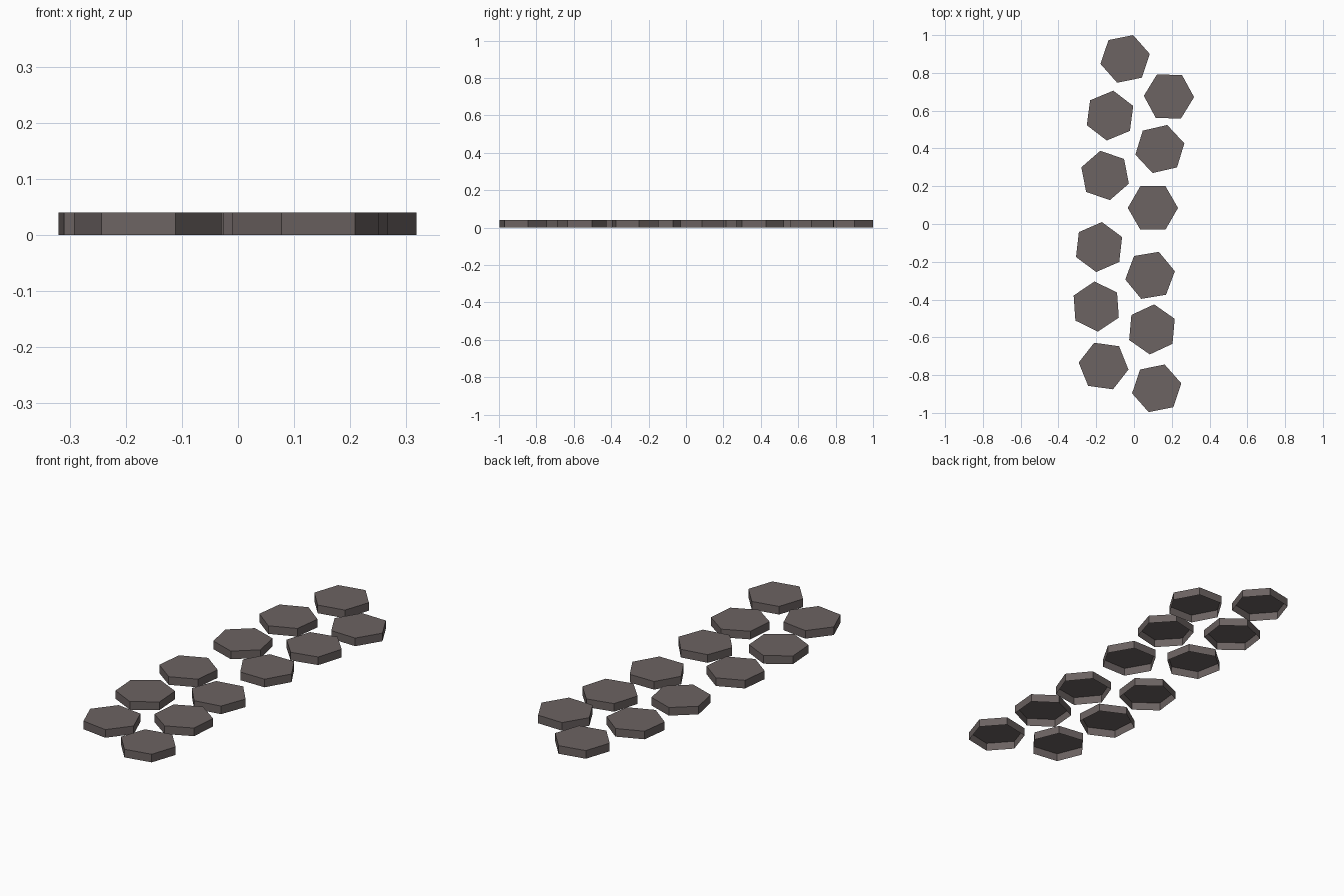
import bpy, bmesh
from math import cos, sin, radians, tau

cube = bpy.data.objects.get("Cube")
if cube:
    bpy.data.objects.remove(cube, do_unlink=True)

RADIUS = 0.133
HEIGHT = 0.04

# Warm grey stone
stone = bpy.data.materials.new("warm grey stone")
stone.use_nodes = True
colour = (0.15, 0.125, 0.122, 1)
stone.diffuse_color = colour
stone.node_tree.nodes["Principled BSDF"].inputs["Base Color"].default_value = colour


def hexagon_shell():
    """Hexagonal slab with a flat top, side walls and an open underside."""
    bm = bmesh.new()
    ring = [bm.verts.new((RADIUS * cos(i * tau / 6), RADIUS * sin(i * tau / 6), 0))
            for i in range(6)]
    base = bm.faces.new(ring)
    top = bmesh.ops.extrude_face_region(bm, geom=[base], use_keep_orig=True)
    moved = [g for g in top["geom"] if isinstance(g, bmesh.types.BMVert)]
    bmesh.ops.translate(bm, verts=moved, vec=(0, 0, HEIGHT))
    bmesh.ops.recalc_face_normals(bm, faces=bm.faces)
    under = [f for f in bm.faces if all(v.co.z < HEIGHT / 2 for v in f.verts)]
    bmesh.ops.delete(bm, geom=under, context="FACES_ONLY")
    mesh = bpy.data.meshes.new("stepping_stone")
    bm.to_mesh(mesh)
    bm.free()
    mesh.materials.append(stone)
    return mesh


# Two staggered rows, back to front: x, y, turn in degrees
left_row = [(0.185, 0.675, -1.5), (0.137, 0.397, 13), (0.1, 0.085, 0),
            (0.085, -0.272, 9.5), (0.095, -0.558, 25), (0.12, -0.87, 11.5)]
right_row = [(-0.047, 0.874, 11.5), (-0.127, 0.574, 22.5), (-0.153, 0.257, 41),
             (-0.185, -0.122, 23.5), (-0.2, -0.437, 34), (-0.161, -0.752, -8)]

shell = hexagon_shell()
for side, row in (("left", left_row), ("right", right_row)):
    for i, (x, y, turn) in enumerate(row, 1):
        tile = bpy.data.objects.new(f"{side}_stone_{i}", shell)
        tile.location = (x, y, 0)
        tile.rotation_euler.z = radians(turn)
        bpy.context.collection.objects.link(tile)
